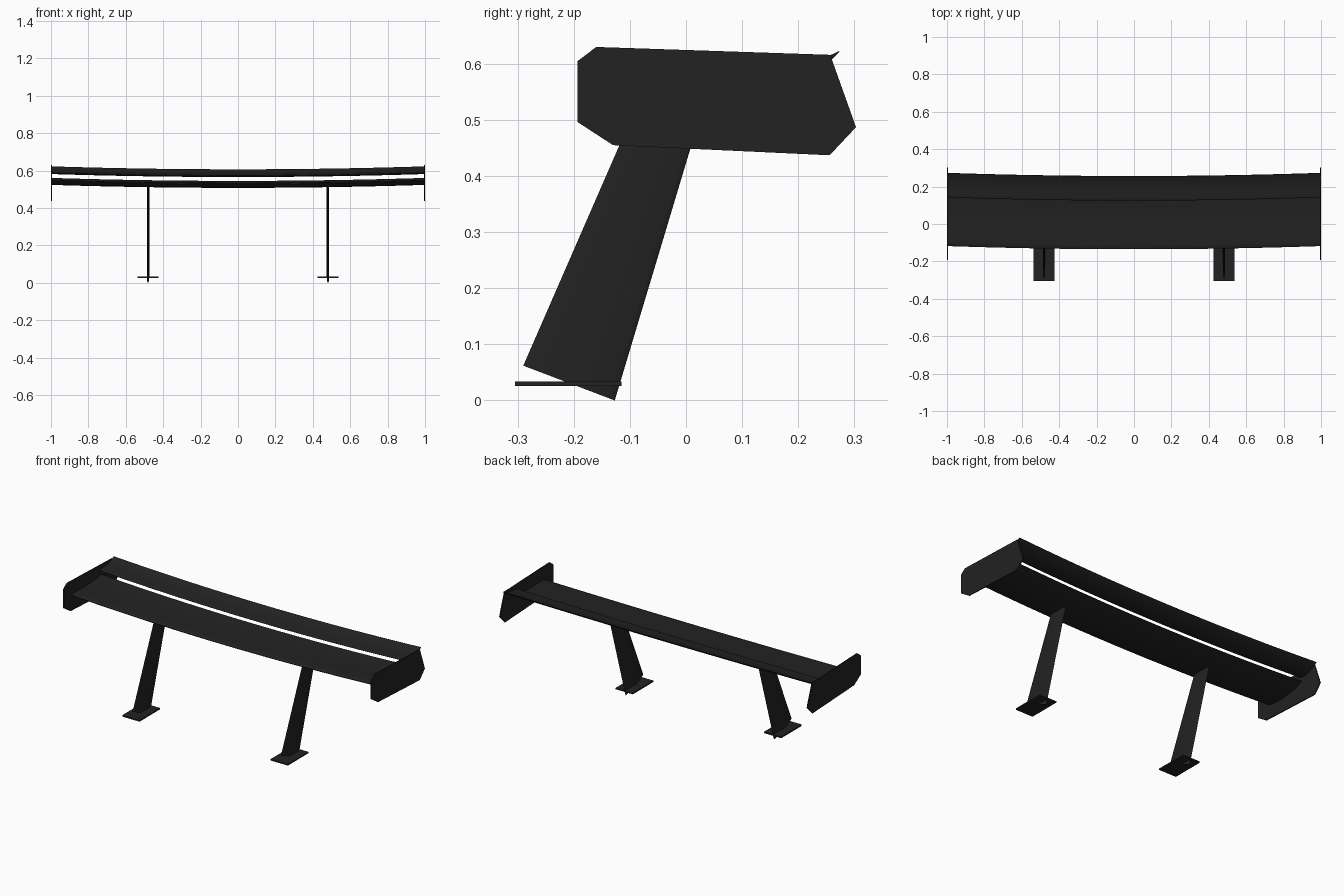
import bpy, bmesh, math

if "Cube" in bpy.data.objects:
    bpy.data.objects.remove(bpy.data.objects["Cube"])

black = bpy.data.materials.new("matte black")
black.diffuse_color = (0.016, 0.016, 0.016, 1)
black.use_nodes = True
black.node_tree.nodes["Principled BSDF"].inputs["Base Color"].default_value = black.diffuse_color


def make(name, bm, smooth=True):
    bmesh.ops.recalc_face_normals(bm, faces=bm.faces)
    me = bpy.data.meshes.new(name)
    bm.to_mesh(me)
    bm.free()
    me.materials.append(black)
    ob = bpy.data.objects.new(name, me)
    bpy.context.collection.objects.link(ob)
    if smooth:
        bpy.ops.object.select_all(action='DESELECT')
        ob.select_set(True)
        bpy.context.view_layer.objects.active = ob
        bpy.ops.object.shade_smooth_by_angle(angle=math.radians(35))
    return ob


def loft(name, rings, smooth=True):
    """Skin a list of closed rings and cap both ends."""
    bm = bmesh.new()
    vs = [[bm.verts.new(p) for p in r] for r in rings]
    n = len(vs[0])
    for a, b in zip(vs, vs[1:]):
        for i in range(n):
            j = (i + 1) % n
            bm.faces.new((a[i], a[j], b[j], b[i]))
    bm.faces.new(vs[0])
    bm.faces.new(vs[-1][::-1])
    return make(name, bm, smooth)


def airfoil(lead, mid, trail, thick, n=12):
    """Closed (y, z) section: thickness wrapped round a curved camber line."""
    top, bottom = [], []
    for i in range(n + 1):
        t = (i / n) ** 1.6
        c = [(1 - t) ** 2 * a + 2 * t * (1 - t) * b + t * t * d
             for a, b, d in zip(lead, mid, trail)]
        dy, dz = [2 * (1 - t) * (b - a) + 2 * t * (d - b)
                  for a, b, d in zip(lead, mid, trail)]
        l = math.hypot(dy, dz)
        h = thick * (1.48 * math.sqrt(t) - 0.63 * t - 1.76 * t**2
                     + 1.42 * t**3 - 0.508 * t**4) + 0.001 * t
        top.append((c[0] - dz / l * h, c[1] + dy / l * h))
        bottom.append((c[0] + dz / l * h, c[1] - dy / l * h))
    return top + bottom[:0:-1]


def wing(name, section, n=24):
    """Sweep a section across the span, bowed back and up at the tips."""
    rings = []
    for i in range(n + 1):
        x = -0.996 + 1.992 * i / n
        rings.append([(x, y + 0.017 * x * x, z + 0.016 * x * x) for y, z in section])
    loft(name, rings)


# Main plane and flap above its trailing edge
wing("main_wing", airfoil((-0.135, 0.528), (0.03, 0.508), (0.14, 0.544), 0.026))
wing("flap", airfoil((0.125, 0.573), (0.20, 0.567), (0.256, 0.606), 0.014))

# End plates
plate = [(-0.193, 0.605), (-0.16, 0.63), (0.257, 0.616), (0.303, 0.487),
         (0.256, 0.437), (-0.13, 0.455), (-0.193, 0.496)]
for side, s in (("left", -1), ("right", 1)):
    loft(side + "_end_plate",
         [[(s * x, y, z) for y, z in plate] for x in (0.994, 1.0)], False)

    # Lens-section strut, raked back
    levels = [((-0.29, 0.062), (-0.127, 0.0)), ((-0.092, 0.516), (0.028, 0.516))]
    rings = []
    for (y0, z0), (y1, z1) in levels:
        ring = []
        for k in range(24):
            a = 2 * math.pi * k / 24
            t = (1 - math.cos(a)) / 2
            ring.append((s * 0.481 + 0.0065 * math.sin(a),
                         y0 + (y1 - y0) * t, z0 + (z1 - z0) * t))
        rings.append(ring)
    loft(side + "_strut", rings)

    # Mounting foot
    loft(side + "_foot", [[(s * 0.481 + dx, y, z) for dx, y in
         ((-0.056, -0.305), (0.056, -0.305), (0.056, -0.115), (-0.056, -0.115))]
         for z in (0.026, 0.034)], False)
